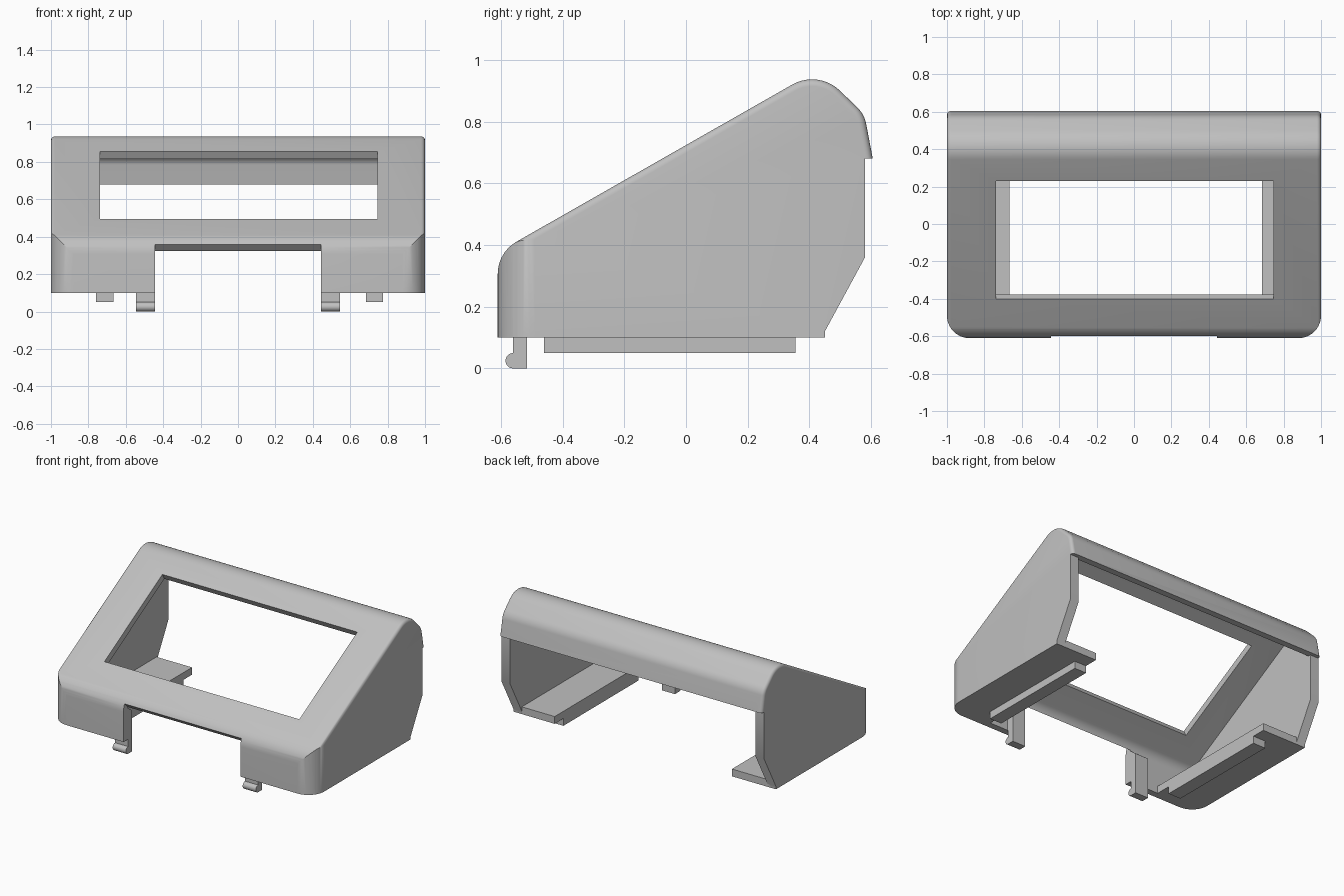
import bpy, bmesh, math
from mathutils import Vector as V

if "Cube" in bpy.data.objects:
    bpy.data.objects.remove(bpy.data.objects["Cube"])

plastic = bpy.data.materials.new("grey_plastic")
plastic.diffuse_color = (0.53, 0.53, 0.53, 1)
plastic.use_nodes = True
plastic.node_tree.nodes["Principled BSDF"].inputs["Base Color"].default_value = plastic.diffuse_color


def loft(name, sections):
    """Skin a list of equal-length 3D outlines and cap both ends."""
    bm = bmesh.new()
    rings = [[bm.verts.new(p) for p in s] for s in sections]
    n = len(rings[0])
    for a, b in zip(rings, rings[1:]):
        for i in range(n):
            j = (i + 1) % n
            bm.faces.new((a[i], a[j], b[j], b[i]))
    bm.faces.new(rings[0])
    bm.faces.new(rings[-1])
    bmesh.ops.recalc_face_normals(bm, faces=bm.faces)
    me = bpy.data.meshes.new(name)
    bm.to_mesh(me)
    bm.free()
    me.materials.append(plastic)
    ob = bpy.data.objects.new(name, me)
    bpy.context.collection.objects.link(ob)
    return ob


def prism(name, yz, x0, x1):
    return loft(name, [[(x, y, z) for y, z in yz] for x in (x0, x1)])


def box(name, x0, x1, y0, y1, z0, z1):
    return prism(name, [(y0, z0), (y1, z0), (y1, z1), (y0, z1)], x0, x1)


def activate(ob):
    bpy.ops.object.select_all(action='DESELECT')
    ob.select_set(True)
    bpy.context.view_layer.objects.active = ob


def cut(ob, cutter):
    activate(ob)
    m = ob.modifiers.new("cut", 'BOOLEAN')
    m.operation, m.solver, m.object = 'DIFFERENCE', 'EXACT', cutter
    bpy.ops.object.modifier_apply(modifier=m.name)
    bpy.data.objects.remove(cutter)


def rounded(corners, steps=10):
    """Open polyline of (y, z, radius) with its corners filleted."""
    out = []
    for i, (y, z, r) in enumerate(corners):
        p = V((y, z))
        if r == 0:
            out.append(p)
            continue
        a = (V(corners[i - 1][:2]) - p).normalized()
        b = (V(corners[i + 1][:2]) - p).normalized()
        half = a.angle(b) / 2
        c = p + (a + b).normalized() * (r / math.sin(half))
        s = p + a * (r / math.tan(half)) - c
        e = p + b * (r / math.tan(half)) - c
        ang = s.angle(e)
        for k in range(steps + 1):
            t = k / steps
            out.append(c + (s * math.sin((1 - t) * ang) + e * math.sin(t * ang)) / math.sin(ang))
    return out


def inset(pts, d):
    """Shift an open polyline to its right-hand side."""
    out = []
    for i, p in enumerate(pts):
        dirs = []
        if i > 0:
            dirs.append((p - pts[i - 1]).normalized())
        if i < len(pts) - 1:
            dirs.append((pts[i + 1] - p).normalized())
        ns = [V((t.y, -t.x)) for t in dirs]
        n = sum(ns, V((0, 0))).normalized()
        out.append(p + n * (d / n.dot(ns[0])))
    return out


# Skin of the sloping case: front wall, slope, crest, back lip
skin = rounded([(-0.61, 0.10, 0), (-0.61, 0.376, 0.12), (0.429, 0.968, 0.13),
                (0.578, 0.823, 0.10), (0.605, 0.68, 0)])
back = [V(p) for p in ((0.58, 0.68), (0.58, 0.36), (0.45, 0.12), (0.45, 0.10))]

# Solid case with small rounded side edges
R = 0.022
ends = []
for k in range(6):
    a = math.radians(90 * k / 5)
    line = inset(skin, R * (1 - math.sin(a)))
    line[0].y, line[-1].y = 0.10, 0.68
    ends.append((1 - R + R * math.cos(a), line + back))
stations = [(-x, o) for x, o in ends] + ends[::-1]
case = loft("case", [[(x, p.x, p.y) for p in o] for x, o in stations])

# Rounded upright front corners
for s in (-1, 1):
    arc = [(0.88 + 0.12 * math.cos(t), -0.49 - 0.12 * math.sin(t))
           for t in (math.radians(9 * k) for k in range(11))]
    plan = [(1.2, -0.49)] + arc + [(0.88, -0.9), (1.2, -0.9)]
    cut(case, loft("corner_cutter", [[(s * x, y, z) for x, y in plan] for z in (-0.2, 1.2)]))

# Hollow inside, open at the bottom and back
inner = inset(skin, 0.045)
inner[-1].y = 0.68
inner = [V((inner[0].x, -0.2))] + inner[1:] + [V((0.9, 0.68)), V((0.9, -0.2))]
cut(case, prism("hollow_cutter", inner, -0.935, 0.935))

# Display window, square to the slope
low, high = V((-0.40, 0.495)), V((0.23, 0.855))
d = (high - low).normalized()
n = V((-d.y, d.x))
cut(case, prism("window_cutter", [low + n * 0.1, high + n * 0.1, high - n * 0.08, low - n * 0.08],
                -0.737, 0.747))

# Front cable notch with a slanted top
cut(case, prism("notch_cutter", [(-0.7, 0), (-0.7, 0.46), (-0.5, 0.26), (-0.5, 0)], -0.445, 0.445))

# Snap hook outline: post with a round nose
nose = [(-0.56 - 0.025 * math.sin(t), 0.025 - 0.025 * math.cos(t))
        for t in (math.pi * k / 10 for k in range(11))]
hook = [(-0.515, 0)] + nose + [(-0.56, 0.10), (-0.567, 0.10), (-0.567, 0.32), (-0.515, 0.28)]

parts = [case]
for side, s, edge, rail in (("left", -1, 0.665, 0.76), ("right", 1, 0.685, 0.775)):
    # Floor ledge, guide rail and hook on each side
    box(side + "_ledge", s * edge, s * 0.95, -0.58, 0.45, 0.10, 0.15)
    box(side + "_rail", s * edge, s * rail, -0.46, 0.355, 0.05, 0.11)
    parts.append(prism(side + "_hook", hook, s * 0.445, s * 0.545))

for ob in parts:
    activate(ob)
    bpy.ops.object.shade_smooth_by_angle(angle=math.radians(30))
